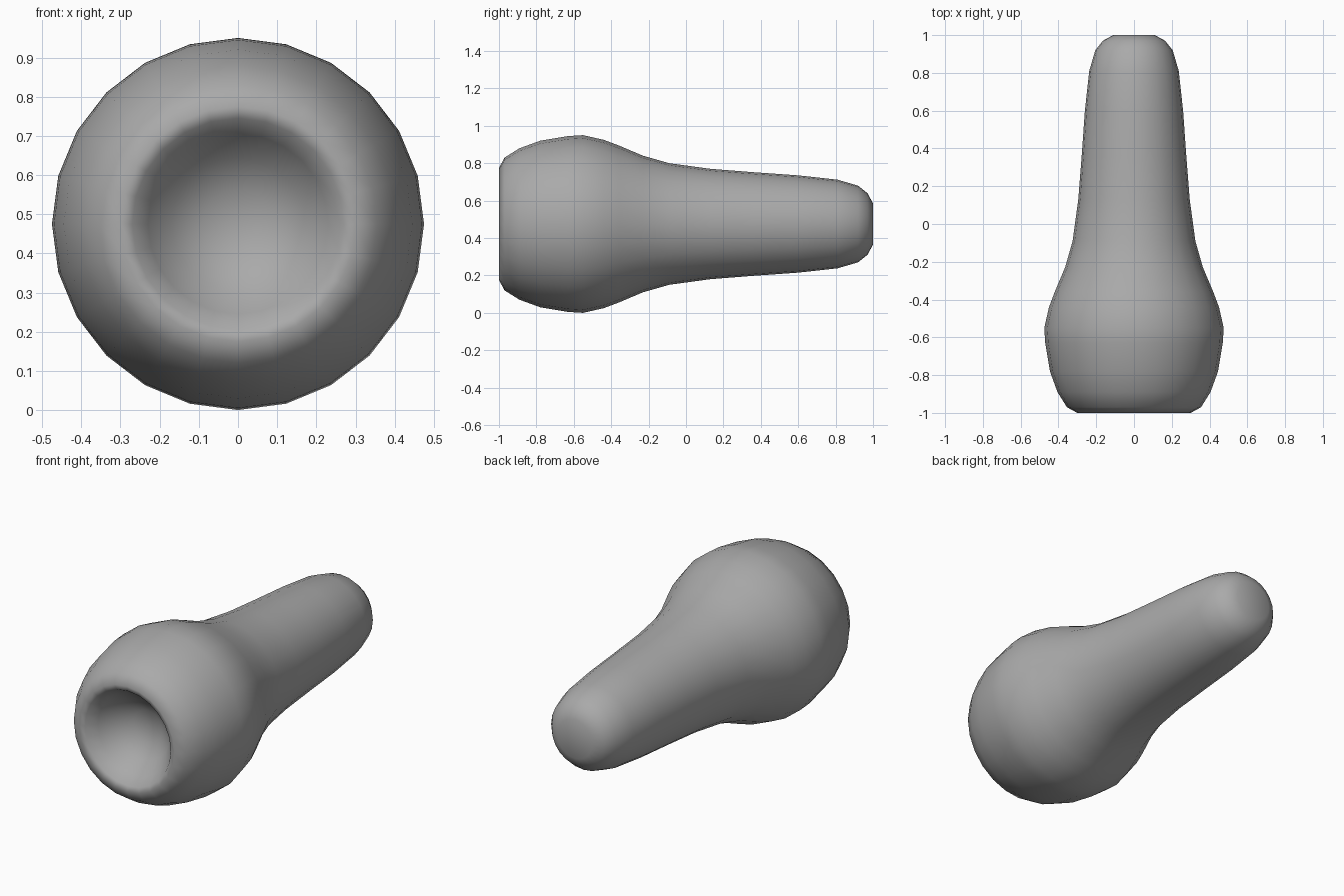
import bpy
import bmesh
import math
from mathutils import Matrix, Vector

cube = bpy.data.objects.get("Cube")
if cube:
    bpy.data.objects.remove(cube, do_unlink=True)

# Single grey material
grey = bpy.data.materials.new("plain_grey")
grey.use_nodes = True
colour = (0.4, 0.4, 0.4, 1)
grey.diffuse_color = colour
grey.node_tree.nodes["Principled BSDF"].inputs["Base Color"].default_value = colour

AXIS_HEIGHT = 0.475
SIDES = 24

# Profile as (radius, y): dished front, rounded head, tapering handle, blunt tip
dish = [(0, -0.80), (0.09, -0.81), (0.17, -0.86), (0.23, -0.93)]
head = [(0.27, -0.99), (0.30, -1.0), (0.355, -0.97), (0.405, -0.89),
        (0.445, -0.78), (0.47, -0.63), (0.475, -0.55), (0.45, -0.44)]
handle = [(0.42, -0.36), (0.365, -0.23), (0.325, -0.09), (0.295, 0.13),
          (0.277, 0.36), (0.26, 0.60), (0.237, 0.81)]
tip = [(0.205, 0.92), (0.165, 0.97), (0.11, 1.0), (0, 1.0)]
profile = dish + head + handle + tip

# Turn the profile around the long axis
bm = bmesh.new()
points = [bm.verts.new((0, y, AXIS_HEIGHT + r)) for r, y in profile]
edges = [bm.edges.new(pair) for pair in zip(points, points[1:])]
bmesh.ops.spin(bm, geom=points + edges, cent=(0, 0, AXIS_HEIGHT), axis=(0, 1, 0),
               angle=math.tau, steps=SIDES, use_merge=True)
bmesh.ops.remove_doubles(bm, verts=bm.verts, dist=0.0005)
bmesh.ops.recalc_face_normals(bm, faces=bm.faces)
for face in bm.faces:
    face.smooth = True

mesh = bpy.data.meshes.new("dished_knob_handle")
bm.to_mesh(mesh)
bm.free()
mesh.materials.append(grey)
knob = bpy.data.objects.new("dished_knob_handle", mesh)
bpy.context.collection.objects.link(knob)
